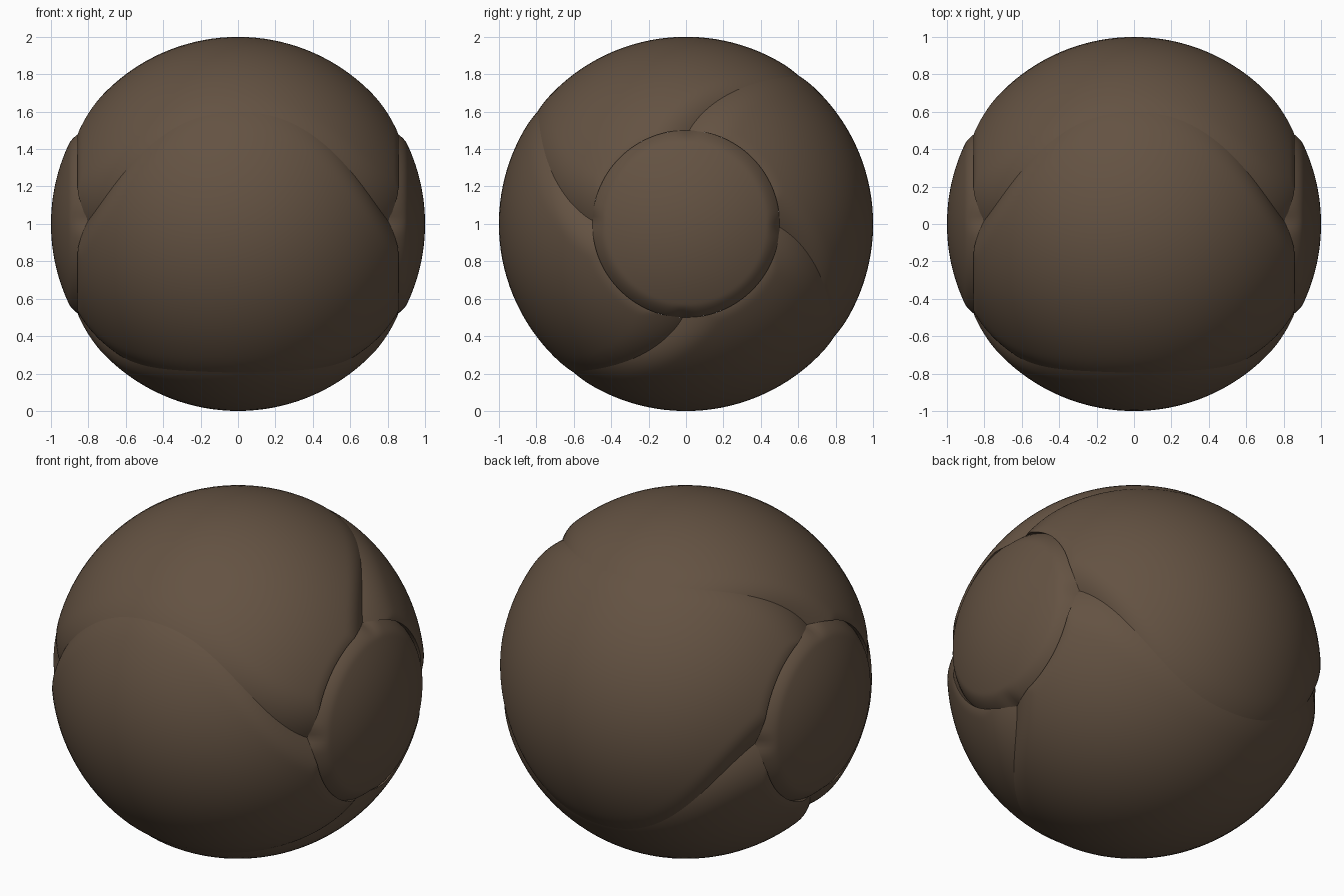
import bpy
import bmesh
from math import radians, sin, cos, pi
from mathutils import Vector

cube = bpy.data.objects.get("Cube")
if cube:
    bpy.data.objects.remove(cube)

RIM = radians(60)          # latitude where the round end caps begin
RIM_X = sin(RIM)
QUARTER = pi / 2
CENTRE = Vector((0, 0, 1))

leather = bpy.data.materials.new("brown_leather")
leather.use_nodes = True
colour = (0.127, 0.085, 0.055, 1)
leather.diffuse_color = colour
bsdf = leather.node_tree.nodes["Principled BSDF"]
bsdf.inputs["Base Color"].default_value = colour
bsdf.inputs["Roughness"].default_value = 0.7


def fade(distance, width):
    return max(0.0, 1 - distance / width) ** 2


def seam_angle(x):
    """Angle of the first seam around the x axis."""
    return radians(2 + 35 * (1 - min(1, abs(x) / RIM_X) ** 2.4))


def sunk_point(lat, phi, seam_part):
    """Point on the ball, pressed in where it is close to a seam."""
    x, rho = sin(lat), cos(lat)
    point = Vector((x, -rho * cos(phi), rho * sin(phi)))
    near_cap = min(1, abs(x) / RIM_X) ** 4
    to_seam = min(seam_part, 1 - seam_part) * QUARTER * max(rho, 0.5)
    depth = (0.005 + 0.06 * near_cap) * fade(to_seam, 0.12 + 0.13 * near_cap)
    to_rim = abs(abs(lat) - RIM)
    if abs(x) > RIM_X:
        depth = max(depth, 0.035) * fade(to_rim, 0.08)
    else:
        depth = max(depth, 0.009 * fade(to_rim, 0.06))
    axis = Vector((1 if x > 0 else -1, 0, 0))
    return CENTRE + point - point.lerp(axis, near_cap).normalized() * depth


def finish(name, bm):
    bmesh.ops.remove_doubles(bm, verts=bm.verts, dist=0.00001)
    bm.normal_update()
    for face in bm.faces:
        if face.normal.dot(face.calc_center_median() - CENTRE) < 0:
            face.normal_flip()
    mesh = bpy.data.meshes.new(name)
    bm.to_mesh(mesh)
    bm.free()
    mesh.materials.append(leather)
    mesh.shade_smooth()
    obj = bpy.data.objects.new(name, mesh)
    bpy.context.collection.objects.link(obj)


def grid(name, rows, columns, place):
    bm = bmesh.new()
    net = [[bm.verts.new(place(i / rows, j / columns)) for j in range(columns + 1)]
           for i in range(rows + 1)]
    for low, high in zip(net, net[1:]):
        for j in range(columns):
            bm.faces.new((low[j], low[j + 1], high[j + 1], high[j]))
    finish(name, bm)


# Four curved panels wrapped around the side-to-side axis
for k, label in enumerate(("top", "back", "bottom", "front")):
    def panel(u, v, k=k):
        lat = RIM * -cos(pi * u)
        v = (1 - cos(pi * v)) / 2      # finer rows beside the seams
        return sunk_point(lat, seam_angle(sin(lat)) + (k + v) * QUARTER, v)
    grid(label + "_panel", 72, 48, panel)

# Round cap on each end
for side, label in ((1, "left"), (-1, "right")):
    def cap(u, v, side=side):
        lat = pi / 2 - (pi / 2 - RIM) * sin(QUARTER * u)
        return sunk_point(side * lat, seam_angle(1) + v * 4 * QUARTER, (v * 4) % 1)
    grid(label + "_cap", 36, 128, cap)
